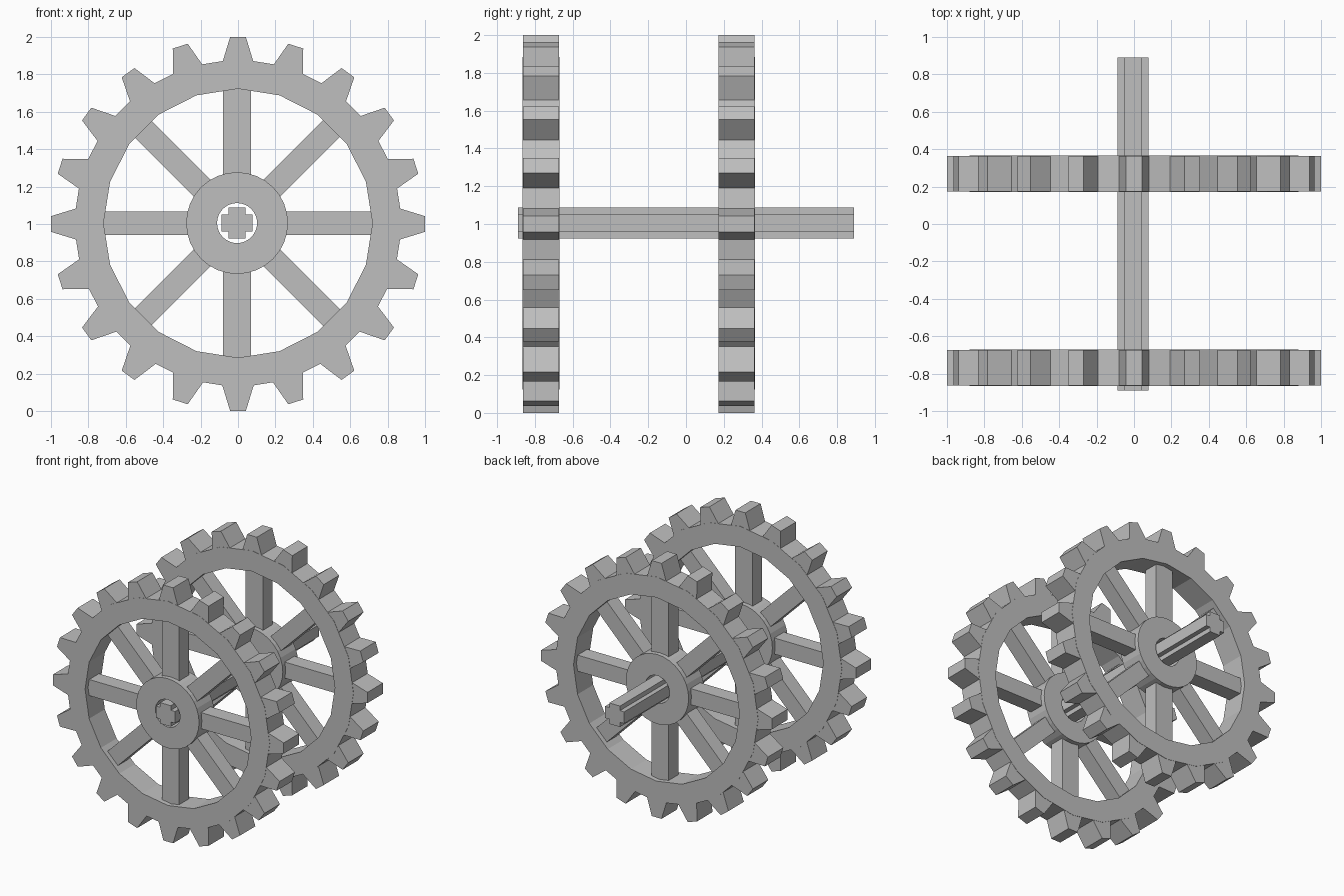
import bpy
import bmesh
from math import cos, sin, pi, radians

cube = bpy.data.objects.get("Cube")
if cube:
    bpy.data.objects.remove(cube, do_unlink=True)

grey = bpy.data.materials.new("plain grey")
grey.use_nodes = True
colour = (0.52, 0.52, 0.52, 1)
grey.diffuse_color = colour
grey.node_tree.nodes["Principled BSDF"].inputs["Base Color"].default_value = colour

HUB = (-0.005, 1.005)   # x, z of the axle line
TEETH = 20


def finish(name, bm):
    bmesh.ops.recalc_face_normals(bm, faces=bm.faces)
    mesh = bpy.data.meshes.new(name)
    bm.to_mesh(mesh)
    bm.free()
    mesh.materials.append(grey)
    obj = bpy.data.objects.new(name, mesh)
    bpy.context.collection.objects.link(obj)
    return obj


def prism(bm, outline, y0, y1):
    """Extrude an (x, z) outline along y."""
    front = [bm.verts.new((x, y0, z)) for x, z in outline]
    back = [bm.verts.new((x, y1, z)) for x, z in outline]
    bm.faces.new(front)
    bm.faces.new(back[::-1])
    for i in range(len(front)):
        j = (i + 1) % len(front)
        bm.faces.new((front[i], front[j], back[j], back[i]))


def ring(name, centre, inner, outer, sides, y0, y1):
    """Flat-sided tube along y with a hole through it."""
    bm = bmesh.new()
    loops = []
    for i in range(sides):
        a = 2 * pi * i / sides
        loops.append([bm.verts.new((centre[0] + r * cos(a), y, centre[1] + r * sin(a)))
                      for r, y in ((outer, y0), (outer, y1), (inner, y1), (inner, y0))])
    for i in range(sides):
        p, q = loops[i], loops[(i + 1) % sides]
        for k in range(4):
            m = (k + 1) % 4
            bm.faces.new((p[k], q[k], q[m], p[m]))
    return finish(name, bm)


def radial(centre, angle, profile):
    """Turn (distance, offset) points to face outwards at an angle."""
    c, s = cos(angle), sin(angle)
    return [(centre[0] + r * c - w * s, centre[1] + r * s + w * c) for r, w in profile]


def wheel(name, y):
    # rim and hub
    ring(name + "_rim", (0, 1.004), 0.719, 0.88, TEETH, y - 0.097, y + 0.097)
    ring(name + "_hub", HUB, 0.107, 0.272, 32, y - 0.095, y + 0.095)

    # tapered teeth
    bm = bmesh.new()
    tooth = [(0.82, -0.097), (1.0, -0.042), (1.0, 0.042), (0.82, 0.097)]
    for i in range(TEETH):
        prism(bm, radial((0, 1), 2 * pi * i / TEETH, tooth), y - 0.095, y + 0.095)
    finish(name + "_teeth", bm)

    # spokes, the upright pair being wider
    bm = bmesh.new()
    for i in range(8):
        w = 0.075 if i in (2, 6) else 0.063
        bar = [(0.2, -w), (0.75, -w), (0.75, w), (0.2, w)]
        prism(bm, radial(HUB, radians(45 * i), bar), y - 0.06, y + 0.06)
    finish(name + "_spokes", bm)


wheel("front_wheel", -0.768)
wheel("rear_wheel", 0.268)

# axle with a cross-shaped section
bm = bmesh.new()
arm, half = 0.082, 0.046
cross = []
for i in range(4):
    cross += radial(HUB, i * pi / 2, [(arm, -half), (arm, half), (half, half)])
prism(bm, cross, -0.89, 0.89)
finish("cross_axle", bm)
